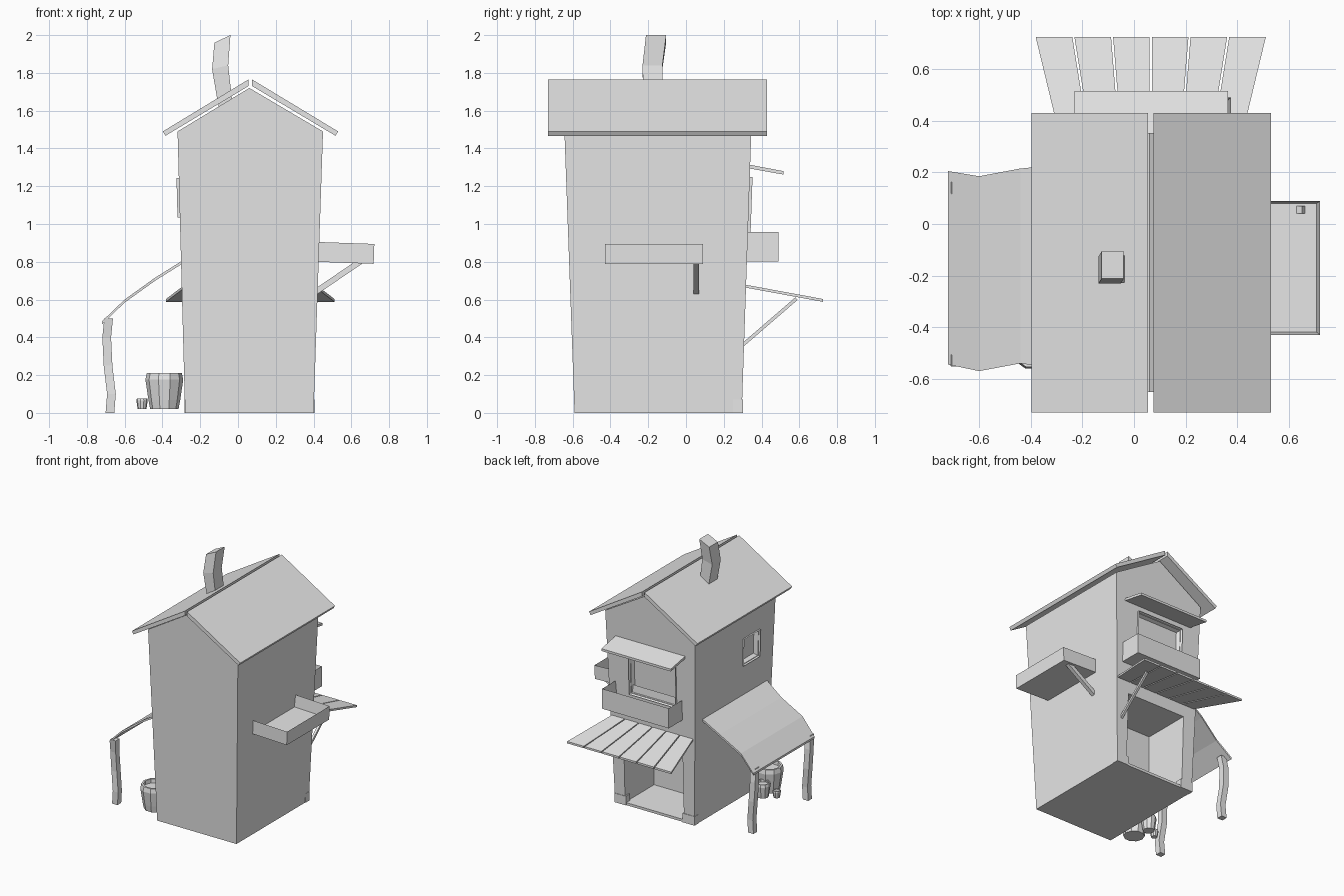
import bpy
import bmesh
from math import cos, sin, tau, radians
from mathutils import Matrix, Vector

start_cube = bpy.data.objects.get("Cube")
if start_cube:
    bpy.data.objects.remove(start_cube, do_unlink=True)

grey = bpy.data.materials.new("plain_grey")
grey.use_nodes = True
colour = (0.8, 0.8, 0.8, 1)
grey.diffuse_color = colour
grey.node_tree.nodes["Principled BSDF"].inputs["Base Color"].default_value = colour


def finish(name, bm, matrix=None):
    bmesh.ops.recalc_face_normals(bm, faces=bm.faces)
    mesh = bpy.data.meshes.new(name)
    bm.to_mesh(mesh)
    bm.free()
    mesh.materials.append(grey)
    obj = bpy.data.objects.new(name, mesh)
    if matrix:
        obj.matrix_world = matrix
    bpy.context.collection.objects.link(obj)
    return obj


def loft(name, rings):
    """Skin a stack of equal-length point rings and cap both ends."""
    bm = bmesh.new()
    rows = [[bm.verts.new(p) for p in ring] for ring in rings]
    for low, high in zip(rows, rows[1:]):
        for i in range(len(low)):
            j = (i + 1) % len(low)
            bm.faces.new((low[i], low[j], high[j], high[i]))
    bm.faces.new(rows[0])
    bm.faces.new(rows[-1])
    return finish(name, bm)


def flat_ring(x0, x1, y0, y1, z0, z1=None):
    """Rectangle seen from above; z may differ between its x ends."""
    z1 = z0 if z1 is None else z1
    return [(x0, y0, z0), (x1, y0, z1), (x1, y1, z1), (x0, y1, z0)]


def box(name, x0, x1, y0, y1, z0, z1):
    return loft(name, [flat_ring(x0, x1, y0, y1, z) for z in (z0, z1)])


def tray(name, size, wall, depth, matrix):
    """Open box: cavity of the given depth in its local top."""
    bm = bmesh.new()
    bmesh.ops.create_cube(bm, size=1)
    bmesh.ops.scale(bm, vec=size, verts=bm.verts)
    top = max(bm.faces, key=lambda f: f.calc_center_median().z)
    bmesh.ops.inset_region(bm, faces=[top], thickness=wall)
    bmesh.ops.translate(bm, vec=(0, 0, -depth), verts=top.verts)
    return finish(name, bm, matrix)


def strut(name, a, b, width):
    """Square bar between two points."""
    a, b = Vector(a), Vector(b)
    turn = (b - a).to_track_quat("Z", "Y").to_matrix().to_4x4()
    bm = bmesh.new()
    bmesh.ops.create_cube(bm, size=1)
    bmesh.ops.scale(bm, vec=(width, width, (b - a).length), verts=bm.verts)
    return finish(name, bm, Matrix.Translation((a + b) / 2) @ turn)


# House body: wider towards the top, with gables
def gable(base_y, lean):
    profile = [(-0.28, 0), (0.4, 0), (0.45, 1.49), (0.06, 1.72), (-0.32, 1.49)]
    return [(x, base_y + lean * z, z) for x, z in profile]


body = loft("house_body", [gable(-0.59, -0.036), gable(0.295, 0.034)])


def cut(cutter):
    cutter.hide_render = True
    cutter.hide_set(True)
    mod = body.modifiers.new(cutter.name, "BOOLEAN")
    mod.operation = "DIFFERENCE"
    mod.solver = "EXACT"
    mod.object = cutter


# Doorway room at the back, with corner plinths
cut(box("doorway_cutter", -0.19, 0.315, -0.06, 0.5, 0.02, 0.57))
for side, x0, x1 in (("right", -0.284, -0.18), ("left", 0.305, 0.404)):
    box(side + "_plinth", x0, x1, 0.25, 0.301, 0, 0.07)


# Recessed windows set in the leaning walls
def window(name, size, matrix):
    tray(name + "_frame", (*size, 0.06), 0.028, 0.045, matrix)
    bm = bmesh.new()
    bmesh.ops.create_cube(bm, size=1)
    bmesh.ops.scale(bm, vec=(size[0] - 0.02, size[1] - 0.02, 0.05), verts=bm.verts)
    cut(finish(name + "_cutter", bm, matrix))


window("back_window", (0.4, 0.36),
       Matrix.Translation((0.05, 0.316, 1.07)) @ Matrix.Rotation(radians(-92), 4, "X"))
window("side_window", (0.21, 0.2),
       Matrix.Translation((-0.293, -0.35, 1.14)) @ Matrix.Rotation(radians(-91.5), 4, "Y"))

# Roof panels with a narrow gap at the ridge
for side, ridge, eave in (("right", 0.055, -0.398), ("left", 0.075, 0.53)):
    section = [(ridge, 1.765), (eave, 1.49), (eave + (ridge - eave) * 0.03, 1.467),
               (ridge, 1.73)]
    loft(side + "_roof", [[(x, y, z) for x, z in section] for y in (-0.73, 0.43)])

# Crooked chimney
loft("chimney", [
    flat_ring(-0.1, -0.025, -0.225, -0.12, 1.6),
    flat_ring(-0.137, -0.052, -0.23, -0.125, 1.82, 1.84),
    flat_ring(-0.125, -0.04, -0.212, -0.105, 1.96, 2)])

# Balcony trays and the side brace
tray("side_balcony", (0.3, 0.52, 0.105), 0.015, 0.09,
     Matrix.Translation((0.57, -0.17, 0.847)) @ Matrix.Rotation(radians(2), 4, "Y"))
tray("back_balcony", (0.57, 0.18, 0.155), 0.015, 0.14,
     Matrix.Translation((0.09, 0.4, 0.88)))
strut("side_balcony_brace", (0.41, 0.055, 0.64), (0.66, 0.055, 0.81), 0.03)

# Plank awning over the doorway, fanning outwards
planks = 6
gap = 0.004
for i in range(planks):
    a, b = i / planks, (i + 1) / planks
    ends = []
    for left, width, y, z in ((0.41, 0.69, 0.29, 0.668), (0.515, 0.9, 0.725, 0.588)):
        x0, x1 = left - width * a - gap, left - width * b + gap
        ends.append([(x0, y, z), (x1, y, z), (x1, y, z + 0.015), (x0, y, z + 0.015)])
    loft(f"awning_plank_{i}", ends)
strut("awning_brace", (0.37, 0.295, 0.355), (0.37, 0.585, 0.605), 0.018)

# Small hood over the back window
loft("window_hood", [
    [(x, 0.33, 1.295), (x, 0.515, 1.262), (x, 0.515, 1.28), (x, 0.33, 1.315)]
    for x in (-0.23, 0.365)])

# Sagging side canopy
thick = 0.016
loft("side_canopy", [
    [(x, y0, z), (x, y1, z), (x, y1, z - thick), (x, y0, z - thick)]
    for x, y0, y1, z in ((-0.28, -0.565, 0.23, 0.815), (-0.44, -0.54, 0.215, 0.715),
                         (-0.6, -0.57, 0.185, 0.6), (-0.72, -0.545, 0.205, 0.485))])

# Crooked canopy posts
post_path = [(-0.678, 0.003, 0), (-0.67, 0, 0.1), (-0.688, 0.01, 0.25),
             (-0.695, 0.005, 0.4), (-0.685, -0.01, 0.5)]
half = 0.023
for name, base in (("front_post", -0.52), ("back_post", 0.15)):
    loft(name, [flat_ring(x - half, x + half, base + y - half, base + y + half, z)
                for x, y, z in post_path])


# Barrel and pots under the canopy
def pot(name, x, y, radius, height):
    sides = 10
    profile = [(0.75, 0), (0.84, 0.25), (1, 0.82), (0.93, 1), (0.78, 1), (0.75, 0.85)]
    loft(name, [[(x + radius * r * cos(tau * i / sides),
                  y + radius * r * sin(tau * i / sides), 0.02 + height * h)
                 for i in range(sides)] for r, h in profile])


pot("barrel", -0.39, -0.465, 0.1, 0.19)
pot("bucket", -0.42, -0.34, 0.055, 0.11)
pot("small_pot", -0.508, -0.385, 0.03, 0.055)
